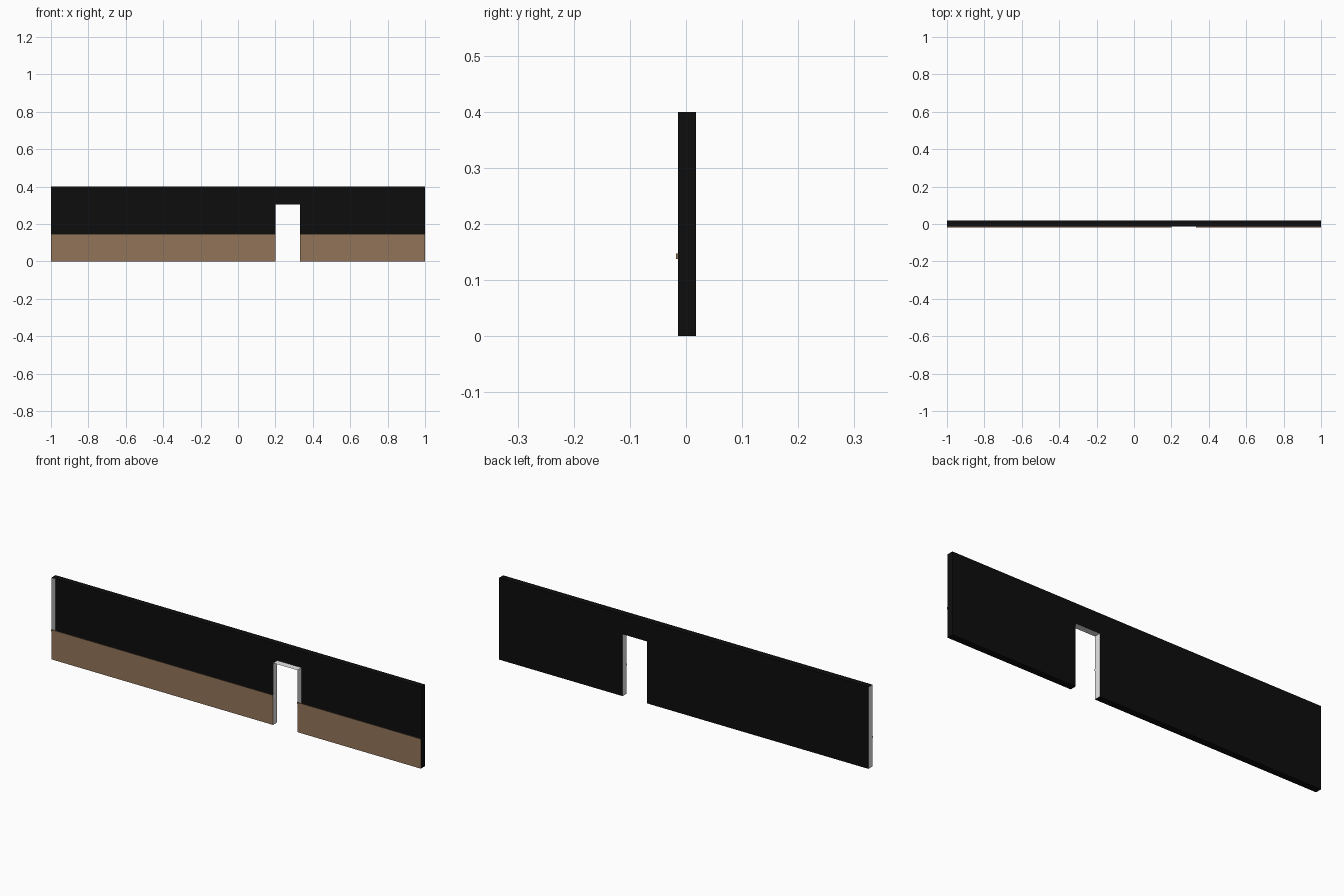
import bpy, bmesh

if "Cube" in bpy.data.objects:
    bpy.data.objects.remove(bpy.data.objects["Cube"])

FRONT, BACK, RAIL_Y = -0.0145, 0.0175, -0.0175
DOOR_L, DOOR_R, DOOR_H = 0.2, 0.331, 0.303
HEIGHT, PANEL_H, RAIL_LOW = 0.4, 0.147, 0.138


def material(name, rgb):
    m = bpy.data.materials.new(name)
    m.diffuse_color = (*rgb, 1)
    m.use_nodes = True
    m.node_tree.nodes["Principled BSDF"].inputs["Base Color"].default_value = m.diffuse_color
    return m


black = material("black", (0.004, 0.004, 0.004))
white = material("white", (0.8, 0.8, 0.8))
brown = material("brown", (0.29, 0.175, 0.098))


def finish(name, bm, mats):
    me = bpy.data.meshes.new(name)
    bm.to_mesh(me)
    bm.free()
    ob = bpy.data.objects.new(name, me)
    for m in mats:
        me.materials.append(m)
    bpy.context.collection.objects.link(ob)
    return ob


# wall shell: outline with doorway extruded in depth, front left open
bm = bmesh.new()
outline = [(-1, 0), (DOOR_L, 0), (DOOR_L, DOOR_H), (DOOR_R, DOOR_H),
           (DOOR_R, 0), (1, 0), (1, HEIGHT), (-1, HEIGHT)]
front = bm.faces.new([bm.verts.new((x, FRONT, z)) for x, z in outline])
ext = bmesh.ops.extrude_face_region(bm, geom=[front], use_keep_orig=True)
new_verts = [g for g in ext["geom"] if isinstance(g, bmesh.types.BMVert)]
bmesh.ops.translate(bm, verts=new_verts, vec=(0, BACK - FRONT, 0))
bmesh.ops.recalc_face_normals(bm, faces=bm.faces)
# left end and doorway reveals are white, everything else black
for f in bm.faces:
    c = f.calc_center_median()
    reveal = DOOR_L - 0.01 < c.x < DOOR_R + 0.01 and abs(f.normal.y) < 0.5 and 0.01 < c.z < 0.35
    f.material_index = 1 if reveal or f.normal.x < -0.5 else 0
open_front = [f for f in bm.faces if f.normal.y < -0.5]
bmesh.ops.delete(bm, geom=open_front, context='FACES_ONLY')
finish("wall_shell", bm, [black, white])

# lower panel and top rail on each side of the doorway
for side, x0, x1 in (("left", -1, DOOR_L), ("right", DOOR_R, 1)):
    bm = bmesh.new()
    bm.faces.new([bm.verts.new((x, FRONT, z)) for x, z in
                  ((x0, 0), (x1, 0), (x1, PANEL_H), (x0, PANEL_H))])
    finish("lower_panel_" + side, bm, [brown])

    bm = bmesh.new()
    bmesh.ops.create_cube(bm, size=1)
    bmesh.ops.scale(bm, verts=bm.verts, vec=(x1 - x0, FRONT - RAIL_Y, PANEL_H - RAIL_LOW))
    bmesh.ops.translate(bm, verts=bm.verts, vec=((x0 + x1) / 2, (FRONT + RAIL_Y) / 2,
                                                 (PANEL_H + RAIL_LOW) / 2))
    finish("panel_rail_" + side, bm, [brown])
